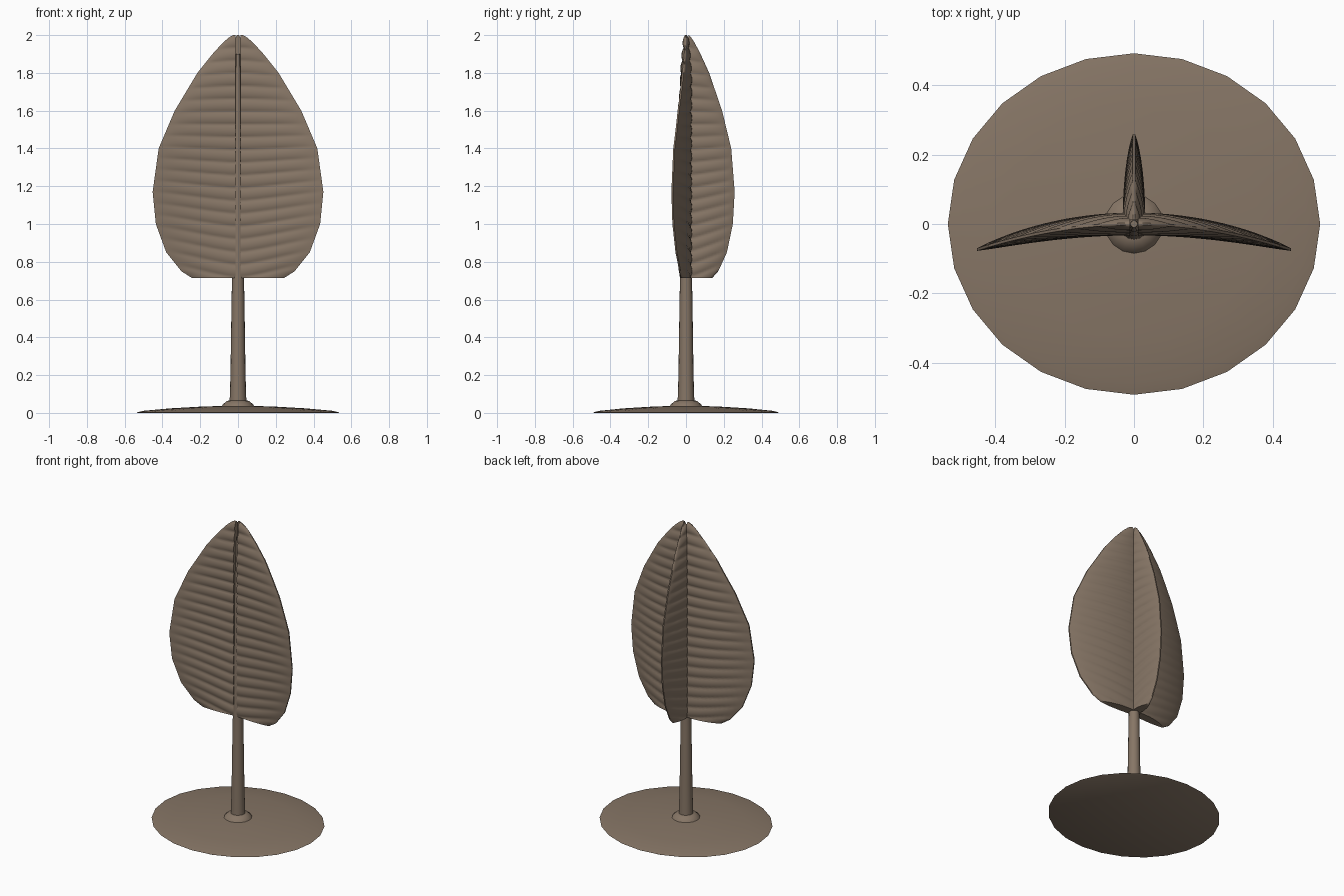
import bpy, bmesh, math

if "Cube" in bpy.data.objects:
    bpy.data.objects.remove(bpy.data.objects["Cube"], do_unlink=True)

brown = bpy.data.materials.new("taupe_brown")
brown.use_nodes = True
colour = (0.24, 0.18, 0.132, 1)
brown.diffuse_color = colour
brown.node_tree.nodes["Principled BSDF"].inputs["Base Color"].default_value = colour


def finish(name, bm, angle):
    bmesh.ops.recalc_face_normals(bm, faces=bm.faces)
    mesh = bpy.data.meshes.new(name)
    bm.to_mesh(mesh)
    bm.free()
    mesh.materials.append(brown)
    obj = bpy.data.objects.new(name, mesh)
    bpy.context.collection.objects.link(obj)
    bpy.ops.object.select_all(action="DESELECT")
    bpy.context.view_layer.objects.active = obj
    obj.select_set(True)
    bpy.ops.object.shade_smooth_by_angle(angle=math.radians(angle))
    return obj


def lathe(name, profile, sides, stretch=1.0, angle=50):
    """Closed turned solid from (radius, height) pairs."""
    bm = bmesh.new()
    rings = []
    for r, z in profile:
        rings.append([bm.verts.new((r * math.cos(math.tau * i / sides),
                                    r * stretch * math.sin(math.tau * i / sides), z))
                      for i in range(sides)])
    for a, b in zip(rings, rings[1:]):
        for i in range(sides):
            j = (i + 1) % sides
            bm.faces.new((a[i], a[j], b[j], b[i]))
    bm.faces.new(rings[0])
    bm.faces.new(rings[-1])
    return finish(name, bm, angle)


# Foot, collar and trunk
lathe("base_disc", [(0.53, 0), (0.536, 0.003), (0.5, 0.011), (0.36, 0.024), (0.2, 0.033), (0.05, 0.038)],
      24, stretch=0.917)
lathe("trunk_collar", [(0.088, 0.03), (0.08, 0.045), (0.06, 0.062), (0.04, 0.068)], 16)
lathe("trunk", [(0.045, 0.04), (0.04, 0.2), (0.034, 0.6), (0.03, 0.8), (0.022, 1.5), (0.01, 1.9)], 16)

# Foliage fins: half width of the crown against height
OUTLINE = [(0.715, 0.245), (0.75, 0.30), (0.85, 0.38), (1.0, 0.435), (1.17, 0.452), (1.4, 0.42),
           (1.6, 0.335), (1.8, 0.215), (1.9, 0.135), (1.96, 0.08), (1.99, 0.045), (2.0, 0.026)]
BOTTOM, TOP, RIBS, ROOT = 0.715, 2.0, 19, 0.012


def reach_at(z):
    for (z0, w0), (z1, w1) in zip(OUTLINE, OUTLINE[1:]):
        if z <= z1:
            return w0 + (w1 - w0) * (z - z0) / (z1 - z0)
    return OUTLINE[-1][1]


def rib(z, s):
    """Rounded overlapping scale, 0 to 1, rising outward along the fin."""
    lift = 0.4 * s ** 1.3 * (1.55 - z)
    phase = ((z - lift - BOTTOM) / (TOP - BOTTOM) * RIBS) % 1.0
    return math.sin(math.pi * phase) ** 0.7


def fin(name, scale, bend, place):
    """Closed ribbed sheet; place maps (outward, sideways, z) to a point."""
    rows, cols = RIBS * 8, 14
    bm = bmesh.new()
    loops = []
    for i in range(rows + 1):
        z = BOTTOM + (TOP - BOTTOM) * i / rows
        reach = reach_at(z)
        shrink = min(1, 0.25 + reach / 0.3)
        front, back = [], []
        for k in range(cols + 1):
            u = k / cols
            s = ROOT + (reach - ROOT) * u
            half = shrink * (0.004 + 0.026 * (1 - u * u) ** 0.8) + 0.009 * (rib(z, s) - 0.7) * (1 - u ** 4)
            half = max(half, 0.003)
            mid = bend * s ** 2
            out = max(ROOT, s * scale)
            front.append(bm.verts.new(place(out, mid - half, z)))
            back.append(bm.verts.new(place(out, mid + half, z)))
        loops.append(front + back[::-1])
    n = len(loops[0])
    for a, b in zip(loops, loops[1:]):
        for i in range(n):
            j = (i + 1) % n
            bm.faces.new((a[i], a[j], b[j], b[i]))
    bm.faces.new(loops[0])
    bm.faces.new(loops[-1])
    return finish(name, bm, 60)


for side, sign in (("left", 1), ("right", -1)):
    fin(side + "_foliage_fin", 1.0, -0.36, lambda o, t, z: (sign * o, t, z))
fin("back_foliage_fin", 0.57, 0.0, lambda o, t, z: (t, o, z))
